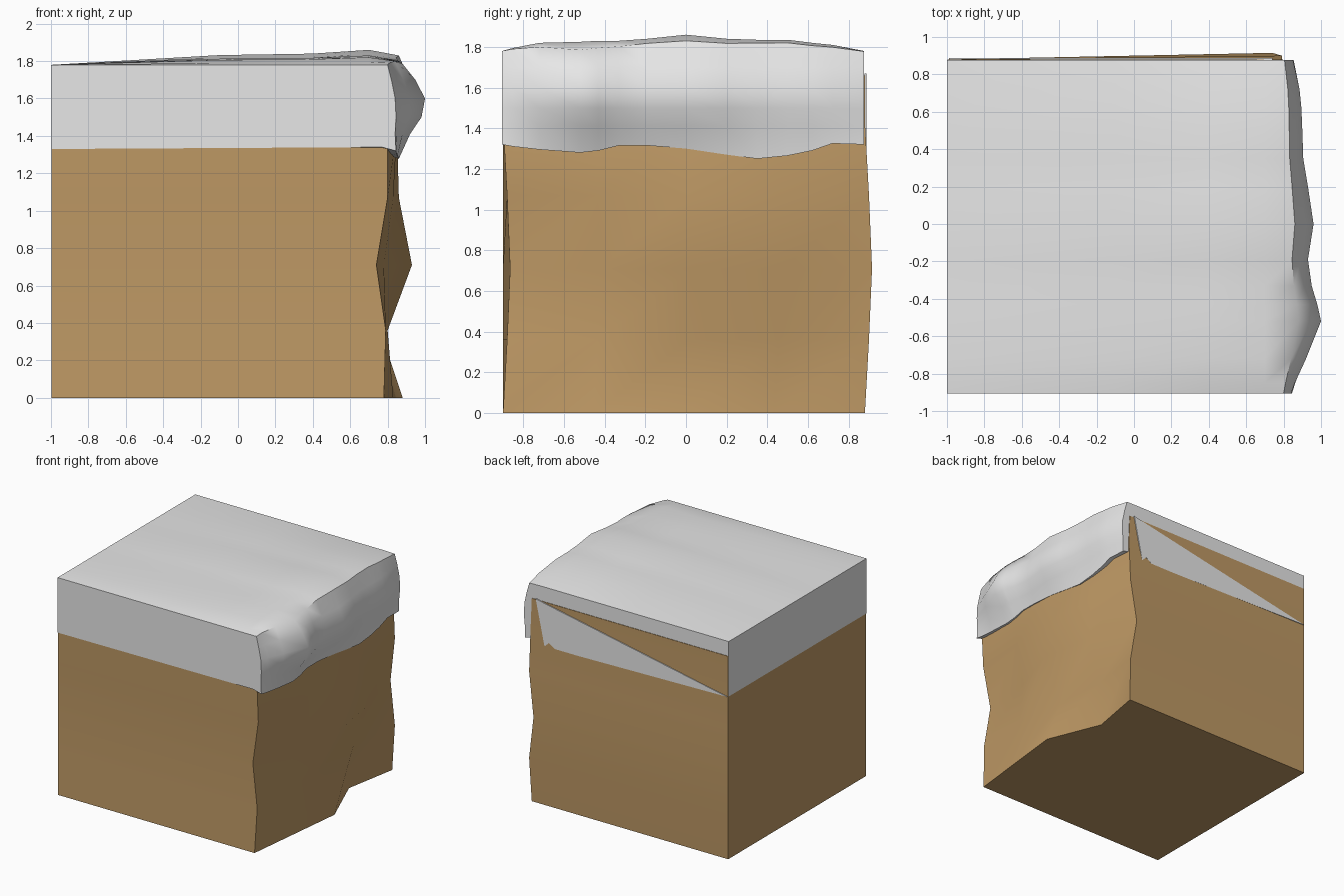
import bpy, math

if "Cube" in bpy.data.objects:
    bpy.data.objects.remove(bpy.data.objects["Cube"])


def material(name, rgb):
    m = bpy.data.materials.new(name)
    m.diffuse_color = (*rgb, 1)
    m.use_nodes = True
    m.node_tree.nodes["Principled BSDF"].inputs["Base Color"].default_value = m.diffuse_color
    return m


def loft(name, rings, mat, angle):
    """Join equal closed rings of points and cap both ends."""
    n = len(rings[0])
    verts = [p for ring in rings for p in ring]
    faces = [tuple(range(n))[::-1], tuple(range(len(verts) - n, len(verts)))]
    for r in range(len(rings) - 1):
        for i in range(n):
            j = (i + 1) % n
            faces.append((r * n + i, r * n + j, (r + 1) * n + j, (r + 1) * n + i))
    me = bpy.data.meshes.new(name)
    me.from_pydata(verts, [], faces)
    me.update()
    ob = bpy.data.objects.new(name, me)
    bpy.context.collection.objects.link(ob)
    me.materials.append(mat)
    bpy.ops.object.select_all(action='DESELECT')
    ob.select_set(True)
    bpy.context.view_layer.objects.active = ob
    bpy.ops.object.mode_set(mode='EDIT')
    bpy.ops.mesh.select_all(action='SELECT')
    bpy.ops.mesh.normals_make_consistent(inside=False)
    bpy.ops.object.mode_set(mode='OBJECT')
    if angle:
        bpy.ops.object.shade_smooth_by_angle(angle=math.radians(angle))
    return ob


earth = material("earth brown", (0.52, 0.32, 0.13))
snow = material("snow white", (0.8, 0.8, 0.8))

# Earth block: flat sides, uneven cliff on the right
# each row: height, sideways shift, cliff x from front to back
rows = [
    (0.00, 0.00, (0.78, 0.83, 0.88, 0.70, 0.78)),
    (0.36, 0.02, (0.79, 0.80, 0.76, 0.73, 0.79)),
    (0.71, 0.035, (0.74, 0.78, 0.93, 0.85, 0.74)),
    (1.07, 0.02, (0.80, 0.83, 0.86, 0.82, 0.79)),
    (1.43, 0.00, (0.80, 0.85, 0.85, 0.84, 0.79)),
    (1.66, 0.00, (0.78, 0.78, 0.78, 0.78, 0.78)),
]
rings = []
for z, dy, xs in rows:
    ring = [(-0.998, -0.9, z)]
    ring += [(x, -0.9 + 0.445 * i + dy, z) for i, x in enumerate(xs)]
    ring.append((-0.998, 0.88, z))
    rings.append(ring)
loft("earth_block", rings, earth, 50)

# Snow cap: one cross-section per station along y
# station: y, top height, furthest x, lip height
stations = [
    (-0.905, 1.78, 0.84, 1.32), (-0.85, 1.795, 0.86, 1.31), (-0.72, 1.82, 0.92, 1.295),
    (-0.52, 1.825, 1.00, 1.28), (-0.43, 1.83, 0.98, 1.29), (-0.33, 1.83, 0.95, 1.315),
    (-0.19, 1.84, 0.93, 1.315), (0.0, 1.86, 0.96, 1.30), (0.2, 1.84, 0.93, 1.27),
    (0.35, 1.835, 0.905, 1.25), (0.5, 1.835, 0.90, 1.265), (0.62, 1.82, 0.895, 1.29),
    (0.72, 1.81, 0.885, 1.325), (0.876, 1.78, 0.85, 1.32),
]
rings = []
for y, t, m, b in stations:
    d = m - 0.84
    profile = [(-1, 1.78), (-0.1, 1.78 + 0.65 * (t - 1.78)), (0.4, 1.78 + 0.75 * (t - 1.78)),
               (0.7, t), (0.80 + 0.5 * d, t - 0.25 * d), (0.82 + 0.8 * d, 1.70),
               (m, 1.60), (0.845 + 0.85 * d, 1.50), (0.84 + 0.5 * d, 1.41),
               (0.845 + 0.1 * d, b), (0.77, b + 0.02), (-1, 1.33)]
    rings.append([(x, y, z) for x, z in profile])
loft("snow_cap", rings, snow, 55)

# White wedge showing on the back face
wedge = [(0.74, 1.67), (0.66, 1.30), (0.62, 1.34), (0.56, 1.30), (-0.99, 1.33), (0.65, 1.65)]
loft("back_snow_wedge", [[(x, y, z) for x, z in wedge] for y in (0.878, 0.887)], snow, 0)
